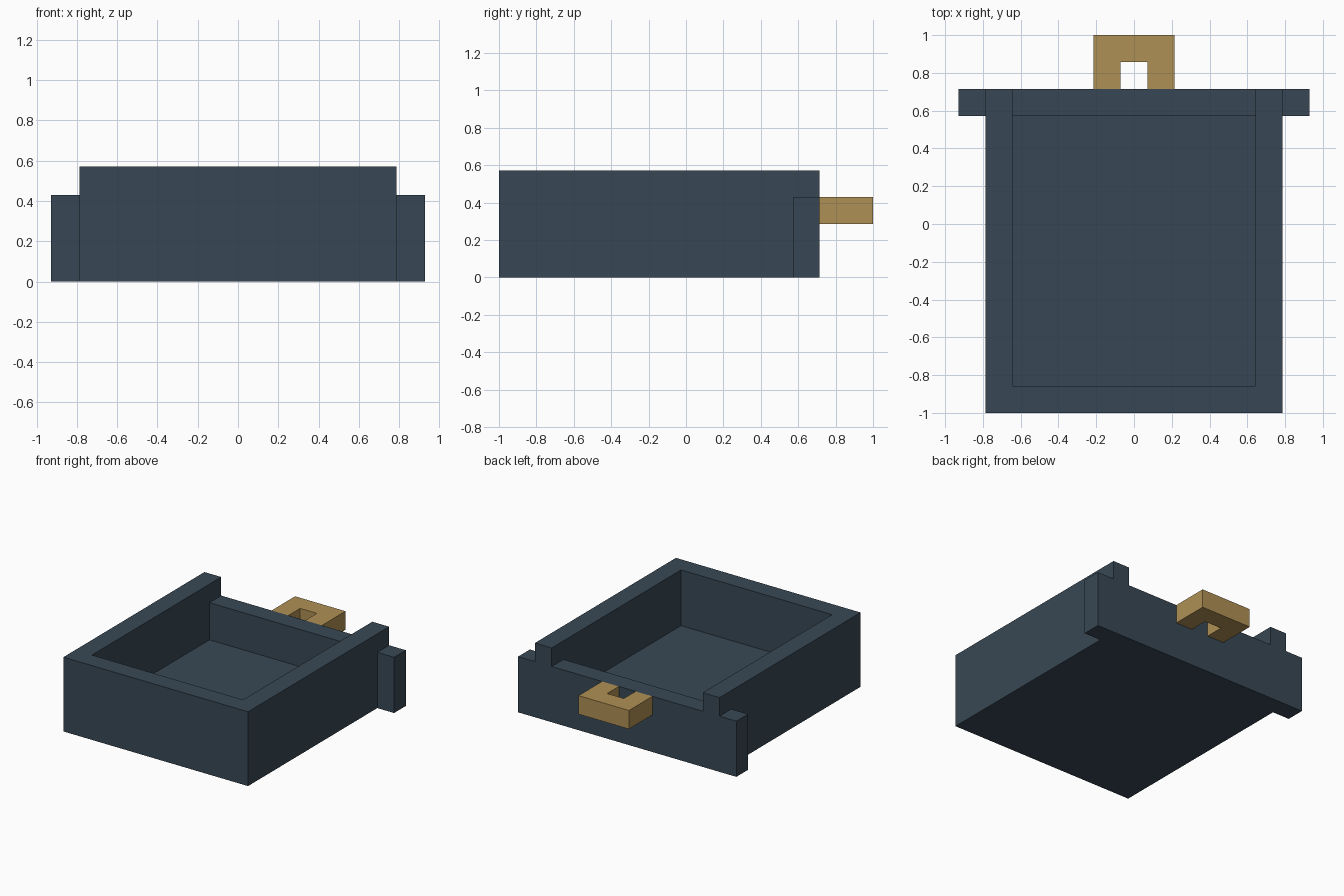
import bpy
import bmesh
from mathutils import Vector

cube = bpy.data.objects.get("Cube")
if cube:
    bpy.data.objects.remove(cube, do_unlink=True)

U = 1 / 14  # design module: walls are two modules thick


def material(name, rgb):
    m = bpy.data.materials.new(name)
    m.use_nodes = True
    m.diffuse_color = (*rgb, 1)
    m.node_tree.nodes["Principled BSDF"].inputs["Base Color"].default_value = (*rgb, 1)
    return m


def mirrored(half):
    """Close a half outline (x >= 0) with its mirror image."""
    return half + [(-x, v) for x, v in reversed(half)]


def prism(name, outline, axis, start, end, mat):
    """Extrude an outline, given in modules, along the y or z axis."""
    bm = bmesh.new()
    if axis == 'Z':
        pts, move = [(x, y, start) for x, y in outline], Vector((0, 0, end - start))
    else:
        pts, move = [(x, start, z) for x, z in outline], Vector((0, end - start, 0))
    face = bm.faces.new([bm.verts.new(Vector(p) * U) for p in pts])
    new = bmesh.ops.extrude_face_region(bm, geom=[face], use_keep_orig=True)["geom"]
    bmesh.ops.translate(bm, vec=move * U,
                        verts=[g for g in new if isinstance(g, bmesh.types.BMVert)])
    bmesh.ops.recalc_face_normals(bm, faces=bm.faces)
    mesh = bpy.data.meshes.new(name)
    bm.to_mesh(mesh)
    bm.free()
    mesh.materials.append(mat)
    obj = bpy.data.objects.new(name, mesh)
    bpy.context.collection.objects.link(obj)
    return obj


slate = material("slate blue", (0.039, 0.064, 0.089))
brass = material("brass", (0.43, 0.28, 0.09))

# Front and side walls, U-shaped in plan
prism("tray_walls", mirrored([(11, -14), (11, 8), (9, 8), (9, -12)]), 'Z', 0, 8, slate)

# Tray floor inside the walls
prism("tray_floor", mirrored([(9, -12), (9, 8)]), 'Z', 0, 2, slate)

# Back panel with side flanges, raised wall ends and a lowered middle
prism("back_panel", mirrored([(13, 0), (13, 6), (11, 6), (11, 8), (9, 8), (9, 6)]),
      'Y', 8, 10, slate)

# Pull handle, U-shaped in plan
prism("handle", mirrored([(1, 12), (1, 10), (3, 10), (3, 14)]), 'Z', 4, 6, brass)
